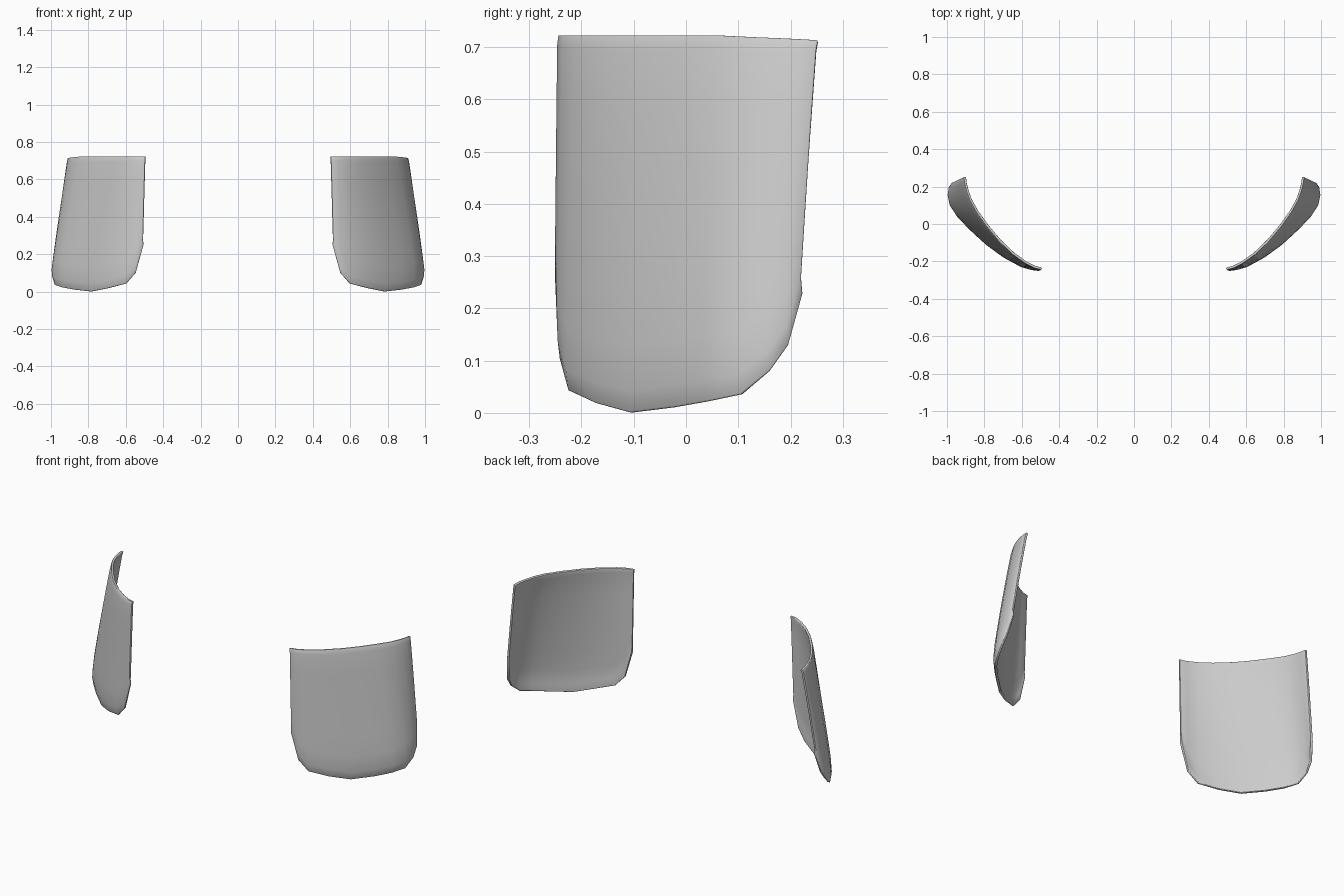
import bpy, bmesh
from mathutils import Vector

if "Cube" in bpy.data.objects:
    bpy.data.objects.remove(bpy.data.objects["Cube"])

# Panel columns, inner front to outer back:
# (top x, top y, top z, low x, low y, bottom edge z)
COLUMNS = [
    (0.497, -0.247, 0.723, 0.513, -0.253, 0.25),
    (0.535, -0.238, 0.723, 0.552, -0.246, 0.10),
    (0.585, -0.212, 0.723, 0.605, -0.230, 0.042),
    (0.650, -0.165, 0.723, 0.700, -0.178, 0.018),
    (0.725, -0.093, 0.723, 0.790, -0.112, 0.000),
    (0.790, -0.015, 0.723, 0.880, -0.030, 0.010),
    (0.845, 0.062, 0.723, 0.945, 0.038, 0.022),
    (0.880, 0.125, 0.720, 0.985, 0.100, 0.035),
    (0.898, 0.175, 0.718, 0.999, 0.155, 0.080),
    (0.908, 0.215, 0.716, 0.999, 0.190, 0.130),
    (0.912, 0.250, 0.714, 0.992, 0.212, 0.230),
]
ROWS = [0, 0.04, 0.2, 0.36, 0.52, 0.68, 0.82, 0.94, 1]
LOW_Z = 0.1


def panel_point(col, t):
    tx, ty, tz, lx, ly, bz = col
    z = tz + (bz - tz) * t
    # gentle outward bow from the top edge to the low section
    s = min((tz - z) / (tz - LOW_Z), 1.0)
    s += 0.15 * s * (1 - s)
    p = Vector((tx + (lx - tx) * s, ty + (ly - ty) * s, z))
    # rolled top and bottom lips
    tuck = 0.003 if t == 0 else 0.007 if t == 1 else 0
    return p + Vector((-0.7, 0.7, 0)) * tuck


# Curved side panel
bm = bmesh.new()
grid = [[bm.verts.new(panel_point(c, t)) for t in ROWS] for c in COLUMNS]
for a, b in zip(grid, grid[1:]):
    for i in range(len(ROWS) - 1):
        bm.faces.new((a[i], a[i + 1], b[i + 1], b[i]))
mesh = bpy.data.meshes.new("curved_side_panels")
bm.to_mesh(mesh)
bm.free()
panel = bpy.data.objects.new("curved_side_panels", mesh)
bpy.context.collection.objects.link(panel)

# Thin shell, softened rim, mirrored to the other side
shell = panel.modifiers.new("shell", 'SOLIDIFY')
shell.thickness = 0.013
shell.offset = -1
rim = panel.modifiers.new("rim", 'BEVEL')
rim.width = 0.003
rim.segments = 2
rim.limit_method = 'ANGLE'
rim.angle_limit = 1.0
mirror = panel.modifiers.new("mirror", 'MIRROR')
mirror.use_mirror_merge = False

bpy.context.view_layer.objects.active = panel
panel.select_set(True)
bpy.ops.object.shade_smooth_by_angle(angle=0.7)
